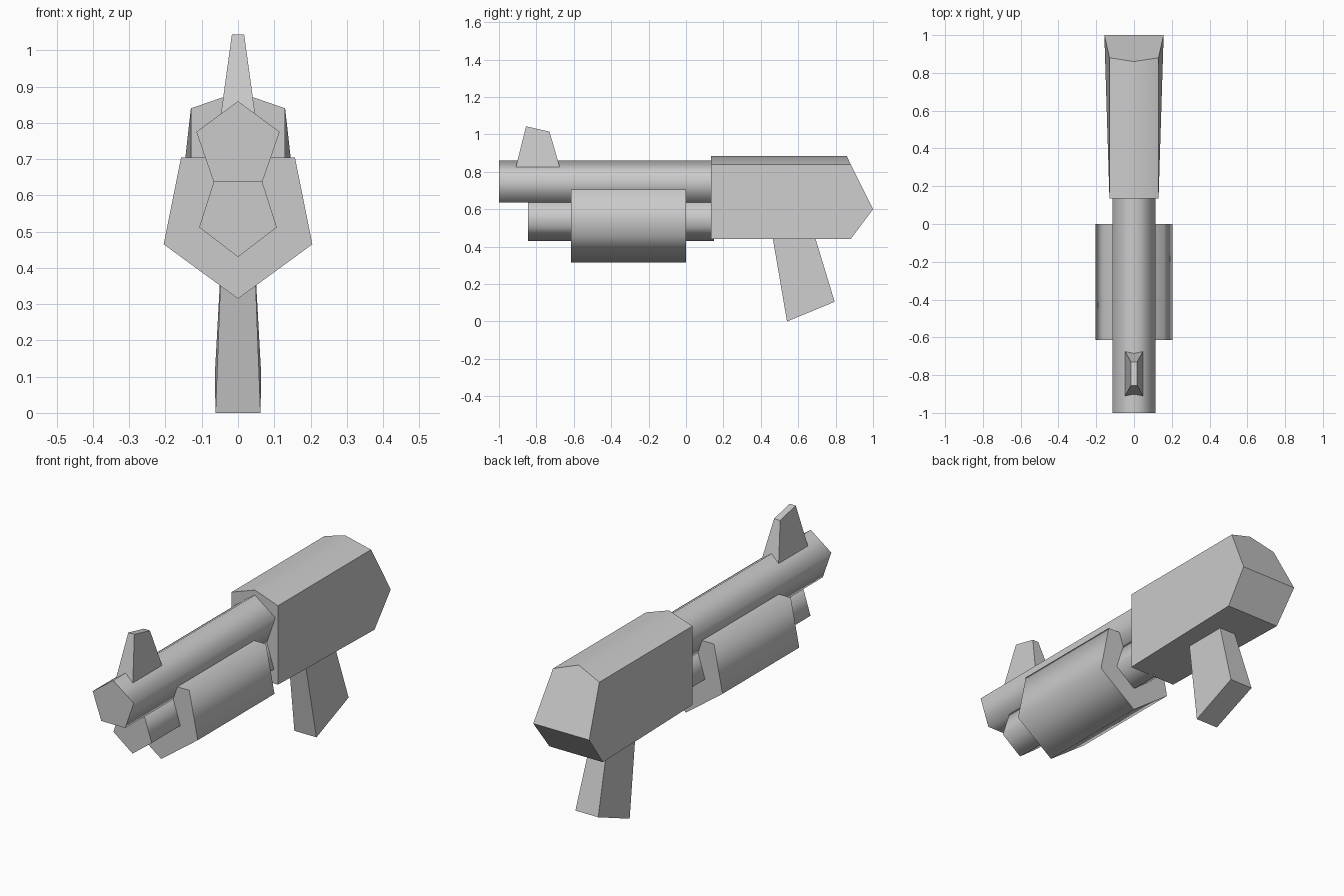
import bpy
import math

cube = bpy.data.objects.get("Cube")
if cube:
    bpy.data.objects.remove(cube, do_unlink=True)

grey = bpy.data.materials.new("plain grey")
grey.use_nodes = True
colour = (0.6, 0.6, 0.6, 1)
grey.diffuse_color = colour
grey.node_tree.nodes["Principled BSDF"].inputs["Base Color"].default_value = colour


def mirrored(half):
    """Close a right-hand outline, top to bottom, into a symmetric loop."""
    return half + [(-p[0],) + tuple(p[1:]) for p in reversed(half) if p[0] > 0]


def finish(name, verts, faces, angle):
    mesh = bpy.data.meshes.new(name)
    mesh.from_pydata(verts, [], faces)
    mesh.materials.append(grey)
    obj = bpy.data.objects.new(name, mesh)
    bpy.context.collection.objects.link(obj)
    bpy.ops.object.select_all(action='DESELECT')
    obj.select_set(True)
    bpy.context.view_layer.objects.active = obj
    bpy.ops.object.mode_set(mode='EDIT')
    bpy.ops.mesh.select_all(action='SELECT')
    bpy.ops.mesh.normals_make_consistent(inside=False)
    bpy.ops.object.mode_set(mode='OBJECT')
    bpy.ops.object.shade_smooth_by_angle(angle=math.radians(angle))
    return obj


def loft(name, first, last, angle):
    """Join two matching loops with side faces and cap both ends."""
    n = len(first)
    faces = [tuple(range(n)), tuple(range(n, 2 * n))]
    faces += [(i, (i + 1) % n, n + (i + 1) % n, n + i) for i in range(n)]
    return finish(name, first + last, faces, angle)


def tube(name, half, front, back):
    loop = mirrored(half)
    return loft(name, [(x, front, z) for x, z in loop],
                [(x, back, z) for x, z in loop], 80)


def slab(name, side):
    """Side outline of (half width, y, z) points, given thickness across x."""
    return loft(name, side, [(-x, y, z) for x, y, z in side], 20)


# Five-sided barrel, magazine tube and sliding fore-end
tube("barrel", [(0, 0.86), (0.115, 0.775), (0.067, 0.637)], -1, 0.2)
tube("magazine_tube", [(0.067, 0.637), (0.107, 0.512), (0, 0.43)], -0.845, 0.15)
tube("fore_end", [(0.157, 0.705), (0.205, 0.465), (0, 0.315)], -0.615, 0)

# Receiver: ridged box that widens to a wedge-shaped rear
front = mirrored([(0, 0.135, 0.885), (0.13, 0.135, 0.84), (0.13, 0.135, 0.44)])
rear = mirrored([(0, 0.86, 0.885), (0.13, 0.88, 0.84),
                 (0.157, 1, 0.6), (0.15, 0.88, 0.44)])
verts = front + rear
finish("receiver", verts, [
    (0, 1, 2, 3, 4),
    (0, 5, 6, 1), (1, 6, 7, 8, 2), (2, 8, 9, 3), (3, 9, 10, 11, 4), (4, 11, 5, 0),
    (5, 6, 7, 10, 11), (7, 8, 9, 10)], 45)

# Tapered front sight and raked grip
slab("front_sight", [(0.047, -0.91, 0.825), (0.047, -0.675, 0.825),
                     (0.017, -0.73, 1.015), (0.017, -0.855, 1.043)])
slab("grip", [(0.062, 0.54, 0), (0.064, 0.795, 0.105),
              (0.045, 0.69, 0.45), (0.045, 0.463, 0.45)])
